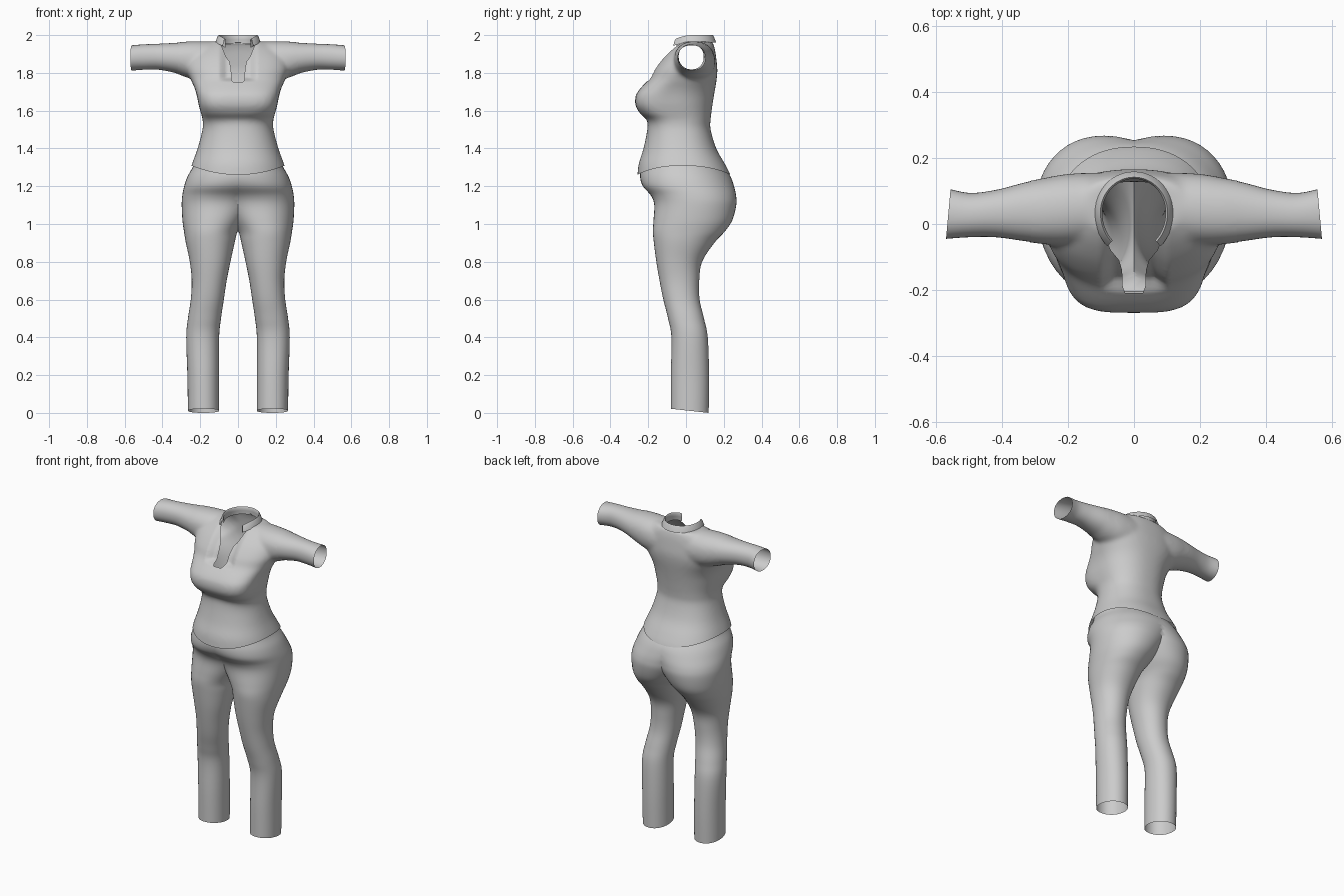
import bpy, bmesh, math
from mathutils import Vector

if "Cube" in bpy.data.objects:
    bpy.data.objects.remove(bpy.data.objects["Cube"])

grey = bpy.data.materials.new("light_grey_cloth")
grey.diffuse_color = (0.6, 0.6, 0.6, 1)
grey.use_nodes = True
grey.node_tree.nodes["Principled BSDF"].inputs["Base Color"].default_value = grey.diffuse_color
cut_mat = bpy.data.materials.new("cut_helper")


def sample(table, steps):
    """Smooth interpolation (Catmull-Rom) between table rows."""
    out = []
    for i in range(len(table) - 1):
        a, b, c, d = (table[min(max(k, 0), len(table) - 1)] for k in (i - 1, i, i + 1, i + 2))
        for s in range(steps):
            t = s / steps
            out.append([0.5 * (2 * q + (r - p) * t + (2 * p - 5 * q + 4 * r - w) * t * t
                               + (3 * q - p - 3 * r + w) * t ** 3) for p, q, r, w in zip(a, b, c, d)])
    return out + [list(table[-1])]


def oval(u0, u1, v0, v1, n_low=2.0, n_high=2.0, count=48):
    """Superellipse in a box; the low and high v halves have their own squareness."""
    pts = []
    for k in range(count):
        a = 2 * math.pi * k / count
        c, s = math.cos(a), math.sin(a)
        e = 2 / (n_low if s < 0 else n_high)
        pts.append(((u0 + u1) / 2 + (u1 - u0) / 2 * math.copysign(abs(c) ** e, c),
                    (v0 + v1) / 2 + (v1 - v0) / 2 * math.copysign(abs(s) ** e, s)))
    return pts


def loft(bm, rings, caps=False):
    vs = [[bm.verts.new(p) for p in r] for r in rings]
    n = len(vs[0])
    for a, b in zip(vs, vs[1:]):
        for k in range(n):
            bm.faces.new((a[k], a[(k + 1) % n], b[(k + 1) % n], b[k]))
    if caps:
        bm.faces.new(vs[0][::-1])
        bm.faces.new(vs[-1])


def make(name, bm, mat=grey):
    bmesh.ops.recalc_face_normals(bm, faces=bm.faces)
    me = bpy.data.meshes.new(name)
    bm.to_mesh(me)
    bm.free()
    me.materials.append(mat)
    ob = bpy.data.objects.new(name, me)
    bpy.context.collection.objects.link(ob)
    return ob


def bake(ob):
    """Apply all modifiers."""
    me = bpy.data.meshes.new_from_object(ob.evaluated_get(bpy.context.evaluated_depsgraph_get()))
    ob.modifiers.clear()
    ob.data = me


def smooth(ob, angle=50):
    bpy.ops.object.select_all(action='DESELECT')
    ob.select_set(True)
    bpy.context.view_layer.objects.active = ob
    bpy.ops.object.shade_smooth_by_angle(angle=math.radians(angle))


# Trousers: one leg and half the hips, mirrored (z, inner x, outer x, front y, back y)
leg = [(0, .10, .265, -.08, .12), (.2, .10, .268, -.08, .122), (.4, .10, .274, -.077, .115),
       (.5, .09, .265, -.095, .095), (.6, .075, .25, -.12, .072), (.7, .06, .245, -.14, .07),
       (.8, .04, .255, -.157, .085), (.9, .018, .276, -.17, .15), (.96, .002, .286, -.175, .205),
       (1.02, -.04, .294, -.172, .245), (1.1, -.10, .298, -.168, .266), (1.15, -.14, .295, -.185, .265),
       (1.2, -.20, .285, -.228, .254), (1.25, -.25, .268, -.243, .236), (1.3, -.24, .24, -.235, .20),
       (1.33, -.23, .23, -.22, .17)]
bm = bmesh.new()
rings = []
for z, xi, xo, yf, yb in sample(leg, 5):
    slant = max(0, 1 - z / .3) * .022
    rings.append([(x, y, z + slant * (yb - y) / (yb - yf)) for x, y in oval(xi, xo, yf, yb, 2.15, 2.1)])
loft(bm, rings)
trousers = make("trousers", bm)
m = trousers.modifiers.new("mirror", 'MIRROR')
m.use_bisect_axis[0] = True
m.use_clip = True
m.merge_threshold = .002
bake(trousers)
smooth(trousers)

# Arm line shared by shirt shoulders and sleeves (x, front y, back y, low z, high z)
arm = [(.0, -.05, .15, 1.73, 1.962), (.1, -.055, .155, 1.74, 1.967), (.2, -.065, .152, 1.755, 1.968),
       (.27, -.062, .14, 1.775, 1.966), (.33, -.054, .128, 1.797, 1.961), (.42, -.042, .105, 1.815, 1.956),
       (.5, -.042, .096, 1.815, 1.953), (.57, -.047, .107, 1.81, 1.948)]


def arm_rings(side, x_min, x_max, shrink=0.0):
    out = []
    for x, yf, yb, zl, zh in sample(arm, 6):
        if x_min <= x <= x_max:
            sl = max(0, (x - .45) / .12) * .014
            out.append([(side * (x - sl * (y - yf) / (yb - yf)), y, z) for y, z in
                        oval(yf + shrink, yb - shrink, zl + shrink, zh - shrink, 2.1, 2.2, 40)])
    return out


# Shirt body: torso (z, half width, front y, back y, front squareness) fused with shoulders
torso = [(1.2, .272, -.262, .25, 2.2), (1.26, .262, -.257, .235, 2.2), (1.32, .243, -.25, .205, 2.2),
         (1.4, .214, -.225, .16, 2.2), (1.5, .188, -.205, .13, 2.3), (1.55, .187, -.207, .13, 2.7),
         (1.585, .196, -.243, .134, 3.2), (1.63, .208, -.268, .14, 3.5), (1.68, .218, -.266, .148, 3.4),
         (1.72, .23, -.24, .155, 3.0), (1.77, .252, -.195, .163, 2.6), (1.82, .268, -.17, .166, 2.4),
         (1.88, .26, -.125, .16, 2.3), (1.93, .22, -.075, .152, 2.2), (1.966, .15, -.03, .14, 2.2)]
bm = bmesh.new()
loft(bm, [[(x, y, z) for x, y in oval(-hx, hx, yf, yb, n, 2.3, 64)]
          for z, hx, yf, yb, n in sample(torso, 4)], True)
for side in (-1, 1):
    loft(bm, arm_rings(side, 0, .40), True)
shirt = make("shirt", bm)
m = shirt.modifiers.new("fuse", 'REMESH')
m.mode = 'VOXEL'
m.voxel_size = .011
m = shirt.modifiers.new("relax", 'SMOOTH')
m.factor = .5
m.iterations = 8
bake(shirt)
# folded-in placket beside the front opening
for v in shirt.data.vertices:
    x, y, z = v.co
    if abs(x) < .1 and y < 0 and z > 1.755:
        v.co.y += .03 * min(1, (.1 - abs(x)) / .04) * min(1, (z - 1.755) / .02)

# Neck opening cutter: vertical prism whose walls are thrown away after the cut
half = [(.012, -.25), (.034, -.19), (.036, -.14), (.045, -.11), (.07, -.08), (.088, -.04),
        (.098, .02), (.097, .08), (.08, .118), (.04, .135)]
outline = half + [(-x, y) for x, y in reversed(half)]
bm = bmesh.new()
loft(bm, [[(x, y, z) for x, y in outline] for z in (1.752, 2.1)], True)
cutter = make("neck_cutter", bm, cut_mat)
cutter.hide_render = True
m = shirt.modifiers.new("neck", 'BOOLEAN')
m.operation = 'DIFFERENCE'
m.object = cutter
m.solver = 'EXACT'
m.material_mode = 'TRANSFER'
bake(shirt)
bpy.data.objects.remove(cutter)
slots = [s.name if s else "" for s in shirt.data.materials]
bm = bmesh.new()
bm.from_mesh(shirt.data)
bmesh.ops.delete(bm, geom=[f for f in bm.faces if slots[f.material_index] == "cut_helper"], context='FACES')


def trim(co, no):
    bmesh.ops.bisect_plane(bm, geom=bm.verts[:] + bm.edges[:] + bm.faces[:], plane_co=co,
                           plane_no=no, clear_outer=True)


# curved hem and shoulder seams
for v in bm.verts:
    v.co.z -= .8 * v.co.x ** 2
trim((0, 0, 1.26), (0, 0, -1))
for v in bm.verts:
    v.co.z += .8 * v.co.x ** 2
for side in (-1, 1):
    trim((side * .315, 0, 1.88), (side, 0, 0.06))
bm.to_mesh(shirt.data)
bm.free()
shirt.data.materials.clear()
shirt.data.materials.append(grey)
bpy.data.materials.remove(cut_mat)
smooth(shirt)

# Sleeves: open tubes tucked into the shoulder seams
for side, name in ((-1, "sleeve_right"), (1, "sleeve_left")):
    bm = bmesh.new()
    loft(bm, arm_rings(side, .28, .6, .002))
    smooth(make(name, bm))

# Collar: stand and turned-down fold, open at the front (radius x, radius y, z)
profile = [(.098, .104, 1.952), (.098, .104, 1.975), (.096, .102, 1.993), (.102, .107, 2.0),
           (.109, .113, 1.992), (.12, .124, 1.962)]
bm = bmesh.new()
n = 40
rows = []
for k in range(n + 1):
    a = math.radians(-48 + 276 * k / n)
    front = max(0, -math.sin(a))
    rows.append([bm.verts.new((rx * math.cos(a), .035 + ry * math.sin(a) * (1.12 if front else 1),
                               z - .035 * front ** 2)) for rx, ry, z in profile])
for a, b in zip(rows, rows[1:]):
    for j in range(len(profile) - 1):
        bm.faces.new((a[j], b[j], b[j + 1], a[j + 1]))
smooth(make("collar", bm), 70)
